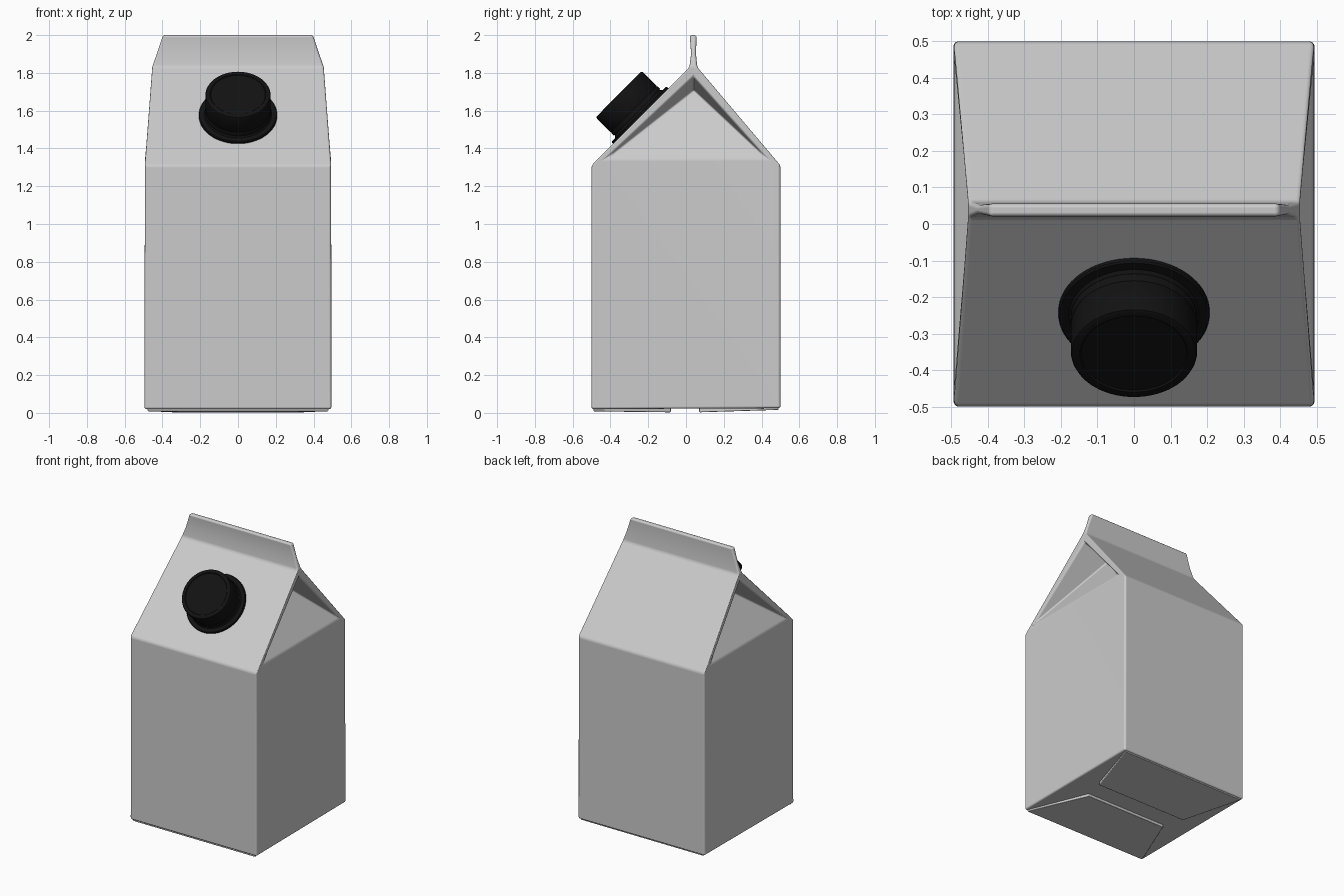
import bpy, bmesh, math
from mathutils import Vector, Matrix

if "Cube" in bpy.data.objects:
    bpy.data.objects.remove(bpy.data.objects["Cube"])


def make_object(name, bm, bevel=0.0, segments=3, angle=20):
    bmesh.ops.recalc_face_normals(bm, faces=bm.faces)
    for f in bm.faces:
        f.smooth = True
    me = bpy.data.meshes.new(name)
    bm.to_mesh(me)
    bm.free()
    ob = bpy.data.objects.new(name, me)
    bpy.context.collection.objects.link(ob)
    if bevel:
        m = ob.modifiers.new("bevel", 'BEVEL')
        m.width, m.segments = bevel, segments
        m.limit_method = 'ANGLE'
        m.angle_limit = math.radians(angle)
        m.harden_normals = True
    return ob


# Carton: square body, gable roof with tucked-in sides, sealed top fin
# Points of one side; each is mirrored to the other side
points = {
    "bf": (.495, -.5, .02), "bb": (.495, .5, .025),        # bottom corners
    "tf": (.493, -.5, 1.31), "tb": (.493, .5, 1.31),       # shoulder corners
    "gf": (.493, -.425, 1.345), "gb": (.493, .43, 1.345),  # gable fold ends
    "rf": (.455, .018, 1.83), "rb": (.455, .06, 1.83),     # ridge
    "u": (.45, .04, 1.78), "a": (.24, .04, 1.71),          # tucked fold
    "mf": (.43, .027, 1.9), "mb": (.43, .053, 1.9),        # pinched seal
    "ff": (.397, .02, 2.0), "fb": (.397, .056, 2.0),       # fin top
}
side_faces = ["bf bb tb gb gf tf", "gf gb a", "gf a u", "gb u a",
              "tf gf u rf", "tb rb u gb", "rf u rb",
              "rf rb mb mf", "mf mb fb ff"]
rows = ["bf", "tf", "rf", "mf", "ff", "fb", "mb", "rb", "tb", "bb", "bf"]

bm = bmesh.new()
V = {s: {k: bm.verts.new((s * x, y, z)) for k, (x, y, z) in points.items()}
     for s in (1, -1)}
for s in V:
    for names in side_faces:
        bm.faces.new([V[s][n] for n in names.split()])
for p, q in zip(rows, rows[1:]):
    bm.faces.new([V[-1][p], V[1][p], V[1][q], V[-1][q]])
make_object("carton", bm, bevel=.012)

# Bottom flaps: thin trapezoids leaving a channel between them
for name, y_out, y_in, x_in, z_out in (("front_bottom_flap", -.49, -.08, .31, .008),
                                       ("back_bottom_flap", .49, .07, .35, .016)):
    bm = bmesh.new()
    loops = []
    for top in (False, True):
        zo, zi = (.035, .035) if top else (z_out, .003)
        loops.append([bm.verts.new(c) for c in (
            (-.48, y_out, zo), (.48, y_out, zo), (x_in, y_in, zi), (-x_in, y_in, zi))])
    for loop in loops:
        bm.faces.new(loop)
    for i in range(4):
        j = (i + 1) % 4
        bm.faces.new([loops[0][i], loops[0][j], loops[1][j], loops[1][i]])
    make_object(name, bm, bevel=.005, segments=2)

# Screw cap and its flange, lathed around the front roof normal
black = bpy.data.materials.new("black_plastic")
black.diffuse_color = (.006, .006, .006, 1)
black.use_nodes = True
black.node_tree.nodes["Principled BSDF"].inputs["Base Color"].default_value = black.diffuse_color
roof_spot = Matrix.Translation((0, -.24, 1.572)) @ \
    Vector((0, -.711, .703)).to_track_quat('Z', 'Y').to_matrix().to_4x4()


def lathe(name, profile):
    bm = bmesh.new()
    vs = [bm.verts.new((r, 0, z)) for r, z in profile]
    es = [bm.edges.new(e) for e in zip(vs, vs[1:])]
    bmesh.ops.spin(bm, geom=vs + es, cent=(0, 0, 0), axis=(0, 0, 1),
                   angle=math.tau, steps=64)
    bmesh.ops.remove_doubles(bm, verts=bm.verts, dist=1e-5)
    ob = make_object(name, bm)
    ob.matrix_world = roof_spot
    ob.data.materials.append(black)
    bpy.ops.object.select_all(action='DESELECT')
    ob.select_set(True)
    bpy.context.view_layer.objects.active = ob
    bpy.ops.object.shade_smooth_by_angle(angle=math.radians(35))


lathe("cap_flange", [(0, -.01), (.207, -.01), (.207, .009), (.203, .014),
                     (.178, .014), (.165, .03), (0, .03)])
lathe("screw_cap", [(0, .026), (.174, .026), (.174, .045), (.171, .05), (.173, .055),
                    (.173, .154), (.170, .161), (.163, .164), (.148, .164),
                    (.144, .16), (0, .16)])
